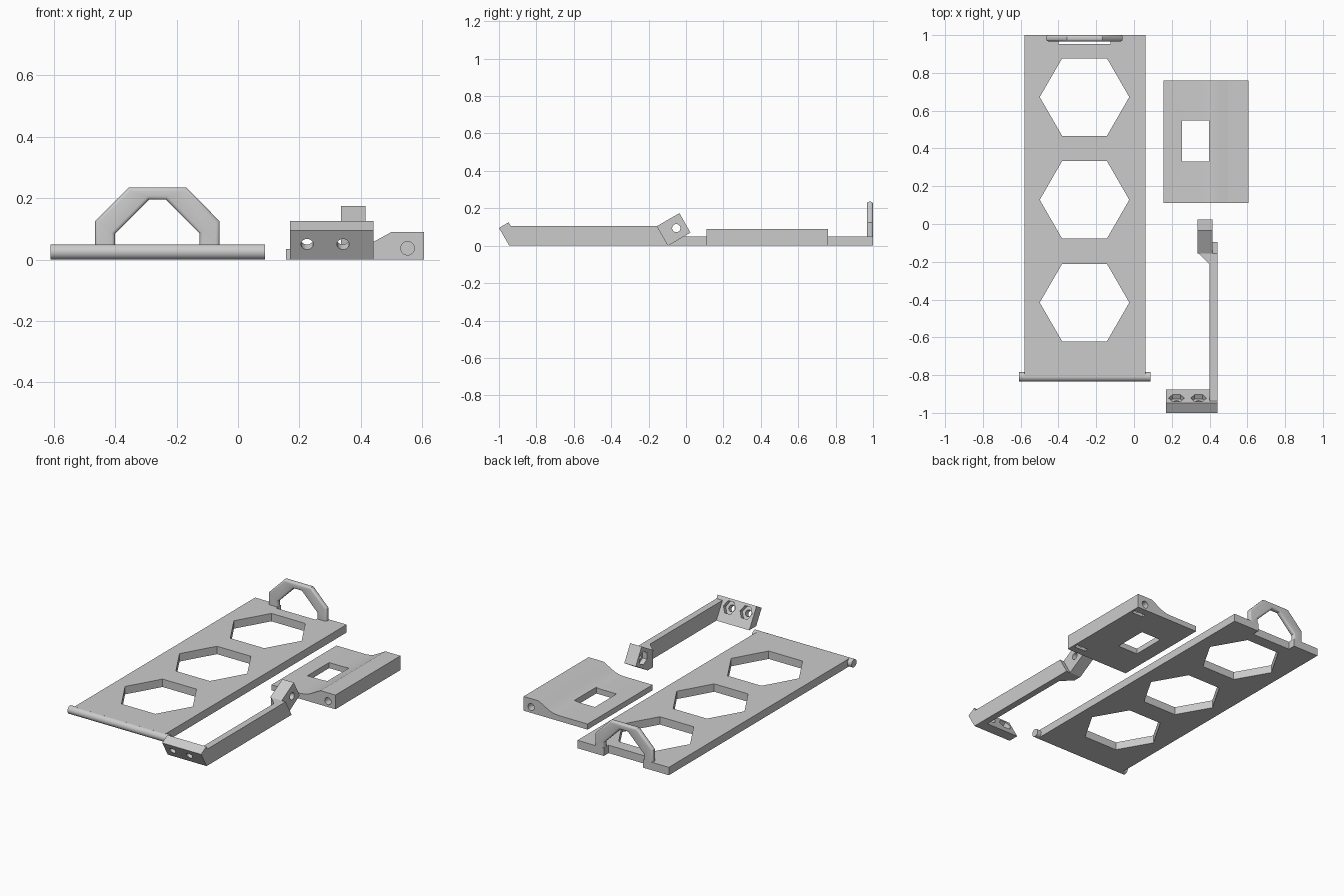
import bpy, bmesh, math
from mathutils import Vector, Matrix

if "Cube" in bpy.data.objects:
    bpy.data.objects.remove(bpy.data.objects["Cube"])

grey = bpy.data.materials.new("light grey plastic")
grey.diffuse_color = (0.60, 0.60, 0.60, 1)
grey.use_nodes = True
grey.node_tree.nodes["Principled BSDF"].inputs["Base Color"].default_value = grey.diffuse_color


def finish(bm, name):
    bmesh.ops.recalc_face_normals(bm, faces=bm.faces)
    me = bpy.data.meshes.new(name)
    bm.to_mesh(me)
    bm.free()
    ob = bpy.data.objects.new(name, me)
    bpy.context.collection.objects.link(ob)
    me.materials.append(grey)
    return ob


def prism_bm(pts, axis, a, b):
    """Extrude a 2D profile along an axis; the profile uses the other two axes in order."""
    bm = bmesh.new()
    place = {"x": lambda p: (a, p[0], p[1]), "y": lambda p: (p[0], a, p[1]),
             "z": lambda p: (p[0], p[1], a)}[axis]
    face = bm.faces.new([bm.verts.new(place(p)) for p in pts])
    ext = bmesh.ops.extrude_face_region(bm, geom=[face])
    step = Vector([b - a if c == axis else 0 for c in "xyz"])
    bmesh.ops.translate(bm, vec=step, verts=[v for v in ext["geom"] if isinstance(v, bmesh.types.BMVert)])
    return bm


def prism(name, pts, axis, a, b):
    return finish(prism_bm(pts, axis, a, b), name)


def rect(u0, u1, v0, v1):
    return [(u0, v0), (u1, v0), (u1, v1), (u0, v1)]


def cylinder(name, start, end, r, sides=32):
    """Cylinder or hex prism between two points, one corner along x where possible."""
    s, e = Vector(start), Vector(end)
    d = (e - s).normalized()
    u = Vector((1, 0, 0)) if abs(d.x) < 0.9 else Vector((0, 0, 1))
    w = d.cross(u)
    m = Matrix((u, w, d)).transposed().to_4x4()
    m.translation = (s + e) / 2
    bm = bmesh.new()
    bmesh.ops.create_cone(bm, cap_ends=True, segments=sides, radius1=r, radius2=r, depth=(e - s).length)
    # put a corner of the section on the local x axis
    corner = next(iter(bm.verts)).co
    bmesh.ops.rotate(bm, matrix=Matrix.Rotation(-math.atan2(corner.y, corner.x), 3, "Z"), verts=bm.verts)
    bmesh.ops.transform(bm, matrix=m, verts=bm.verts)
    return finish(bm, name)


def combine(target, others, op):
    for o in others:
        mod = target.modifiers.new(op.lower(), "BOOLEAN")
        mod.operation, mod.object, mod.solver = op, o, "EXACT"
        bpy.context.view_layer.objects.active = target
        bpy.ops.object.modifier_apply(modifier=mod.name)
        bpy.data.objects.remove(o)


def smooth(ob, angle):
    bpy.ops.object.select_all(action="DESELECT")
    ob.select_set(True)
    bpy.context.view_layer.objects.active = ob
    bpy.ops.object.shade_smooth_by_angle(angle=math.radians(angle))


# Long base plate with three hexagonal windows and a slot under the handle
plate = prism("base_plate", rect(-0.58, 0.06, -0.81, 1.0), "z", 0, 0.05)
cuts = [cylinder("hex_cutter", (-0.262, y, -0.1), (-0.262, y, 0.2), 0.237, 6) for y in (0.672, 0.128, -0.416)]
cuts.append(prism("slot_cutter", rect(-0.40, -0.125, 0.952, 1.1), "z", -0.1, 0.2))
combine(plate, cuts, "DIFFERENCE")

# Hinge rod along the front edge of the plate
rod = cylinder("hinge_rod", (-0.61, -0.809, 0.025), (0.088, -0.809, 0.025), 0.025)
smooth(rod, 25)

# Upright handle with rounded rims
outline = [(-0.465, 0.05), (-0.465, 0.125), (-0.356, 0.235), (-0.168, 0.235), (-0.06, 0.125), (-0.06, 0.05),
           (-0.125, 0.05), (-0.125, 0.085), (-0.235, 0.195), (-0.29, 0.195), (-0.40, 0.085), (-0.40, 0.05)]
bm = prism_bm(outline, "y", 0.967, 1.0)
bm.normal_update()
rims = [e for e in bm.edges if abs(e.verts[0].co.y - e.verts[1].co.y) < 1e-5
        and max(v.co.z for v in e.verts) > 0.06]
bmesh.ops.bevel(bm, geom=rims, offset=0.012, segments=4, profile=0.5, affect="EDGES")
handle = finish(bm, "handle")
smooth(handle, 35)

# Clamp block: thin plate blending up into a thicker hinge edge
block = prism("clamp_block", [(0.157, 0), (0.605, 0), (0.605, 0.09), (0.50, 0.09), (0.445, 0.06), (0.42, 0.047),
                              (0.39, 0.038), (0.36, 0.035), (0.157, 0.035)], "y", 0.11, 0.76)
cuts = [prism("window_cutter", rect(0.255, 0.397, 0.33, 0.547), "z", -0.1, 0.2)]
for end, d in ((0.11, 1), (0.76, -1)):
    cuts.append(cylinder("screw_cutter", (0.552, end - d * 0.05, 0.037), (0.552, end + d * 0.12, 0.037), 0.022))
    y = end + d * 0.06
    cuts.append(prism("nut_slot_cutter", rect(0.512, 0.592, y - 0.013, y + 0.013), "z", -0.05, 0.072))
combine(block, cuts, "DIFFERENCE")
smooth(block, 25)

# Lever arm: long bar with a gusset, its rear end cut on a slant
bm = prism_bm([(0.40, -0.92), (0.442, -0.92), (0.442, -0.05), (0.335, -0.05), (0.335, -0.15), (0.40, -0.213)],
              "z", 0, 0.105)
res = bmesh.ops.bisect_plane(bm, geom=bm.verts[:] + bm.edges[:] + bm.faces[:], plane_co=(0, -0.095, 0),
                             plane_no=(0, 0.868, 0.496), clear_outer=True)
bmesh.ops.holes_fill(bm, edges=[g for g in res["geom_cut"] if isinstance(g, bmesh.types.BMEdge)])
arm = finish(bm, "lever_arm")

# Bar root fills the wedge between the bar and the tilted foot
root = prism("arm_root", [(-0.915, 0), (-0.955, 0.105), (-0.90, 0.105), (-0.90, 0)], "x", 0.40, 0.442)

# Tilted foot with two bolt holes and nut recesses on its rear face
foot = prism("arm_foot", [(-0.945, 0), (-1.0, 0.095), (-0.948, 0.125), (-0.875, 0)], "x", 0.17, 0.442)
n = Vector((0, 0.866, 0.5))
cuts = []
for x in (0.225, 0.342):
    c = Vector((x, -0.974, 0.05))
    cuts.append(cylinder("bolt_cutter", c - n * 0.1, c + n * 0.15, 0.02))
    cuts.append(cylinder("nut_cutter", c + n * 0.033, c + n * 0.15, 0.042, 6))
combine(foot, cuts, "DIFFERENCE")

# Tilted pivot block with a through hole and a nut recess on its left side
pivot = prism("pivot_block", [(-0.155, 0.105), (-0.035, 0.174), (0.024, 0.07), (-0.095, 0)], "x", 0.335, 0.415)
combine(pivot, [cylinder("pivot_cutter", (0.2, -0.052, 0.094), (0.6, -0.052, 0.094), 0.022),
                cylinder("pivot_nut_cutter", (0.2, -0.052, 0.094), (0.365, -0.052, 0.094), 0.042, 6)], "DIFFERENCE")

combine(arm, [root, foot], "UNION")
smooth(arm, 25)
smooth(pivot, 25)
